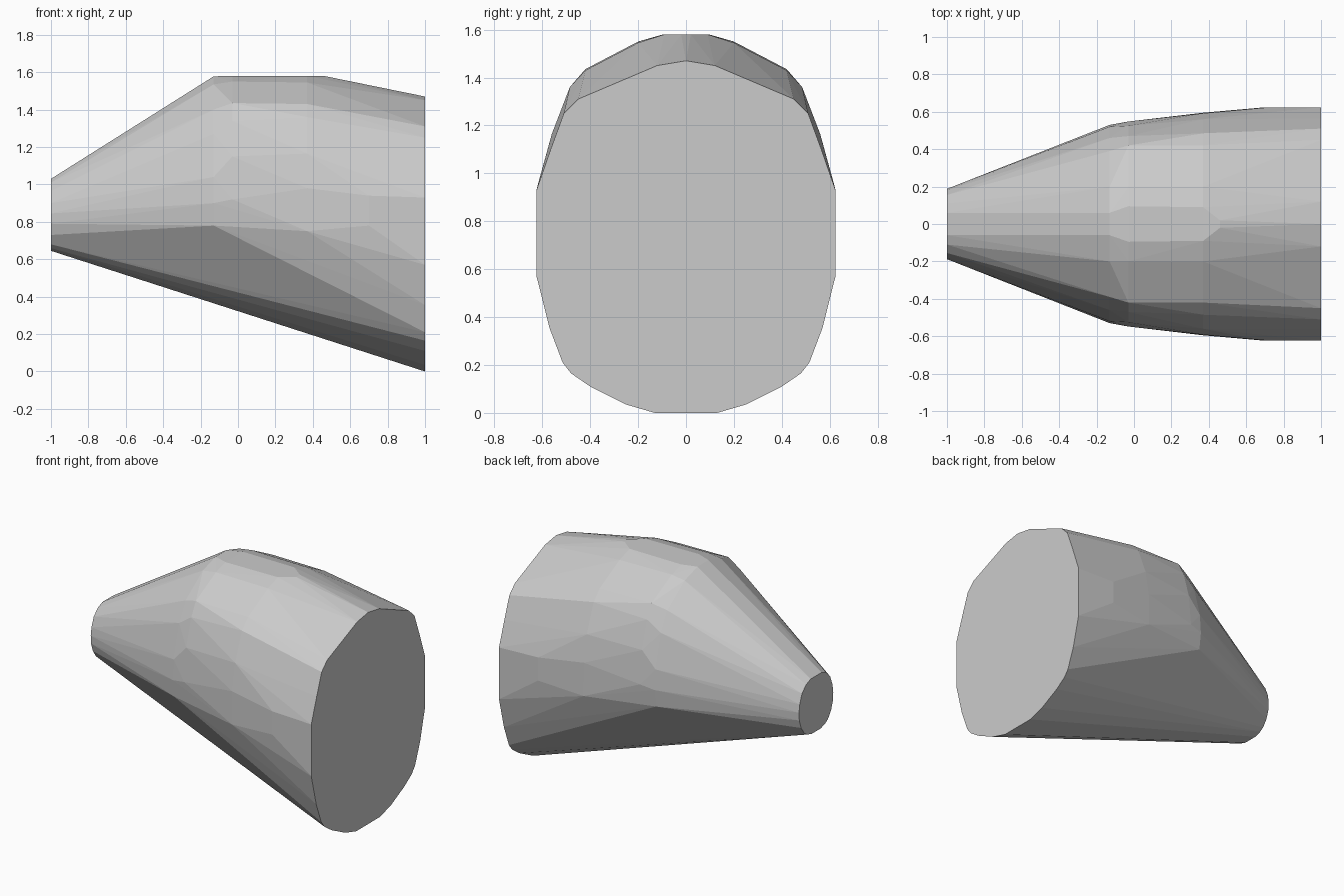
import bpy, bmesh, math

# Half cross-sections (y, z) from top to bottom, keyed by x position
sections = [
    (-1.00, [(0.06, 1.03), (0.11, 1.01), (0.155, 0.965), (0.18, 0.90), (0.188, 0.845),
             (0.185, 0.79), (0.165, 0.73), (0.13, 0.68), (0.10, 0.66), (0.05, 0.645)]),
    (-0.13, [(0.06, 1.578), (0.20, 1.535), (0.39, 1.40), (0.46, 1.27),
             (0.52, 1.04), (0.53, 0.90), (0.515, 0.78)]),
    (-0.03, [(0.095, 1.58), (0.20, 1.55), (0.42, 1.435), (0.47, 1.34),
             (0.525, 1.15), (0.548, 0.92)]),
    (0.37, [(0.09, 1.58), (0.20, 1.545), (0.42, 1.43), (0.485, 1.36),
            (0.56, 1.165), (0.592, 0.98), (0.595, 0.75)]),
    (0.46, [(0.02, 1.58)]),
    (0.70, [(0.622, 0.94), (0.624, 0.78)]),
    (1.00, [(0.0, 1.47), (0.12, 1.45), (0.45, 1.31), (0.51, 1.25), (0.565, 1.10),
            (0.624, 0.93), (0.624, 0.57), (0.57, 0.355), (0.515, 0.21), (0.48, 0.165),
            (0.40, 0.11), (0.25, 0.035), (0.13, 0.0)]),
]

# Skin all mirrored sections with one convex hull
bm = bmesh.new()
for x, profile in sections:
    for y, z in profile:
        for side in ((1, -1) if y > 0 else (1,)):
            bm.verts.new((x, side * y, z))
hull = bmesh.ops.convex_hull(bm, input=bm.verts[:])
unused = {g for g in hull["geom_interior"] + hull["geom_unused"]
          if isinstance(g, bmesh.types.BMVert)}
bmesh.ops.delete(bm, geom=list(unused), context='VERTS')

# Merge nearly coplanar triangles into facets
bmesh.ops.dissolve_limit(bm, angle_limit=math.radians(1.0),
                         verts=bm.verts[:], edges=bm.edges[:])
bmesh.ops.recalc_face_normals(bm, faces=bm.faces[:])
mesh = bpy.data.meshes.new("tapered_shell")
bm.to_mesh(mesh)
bm.free()
bpy.context.collection.objects.link(bpy.data.objects.new("tapered_shell", mesh))
